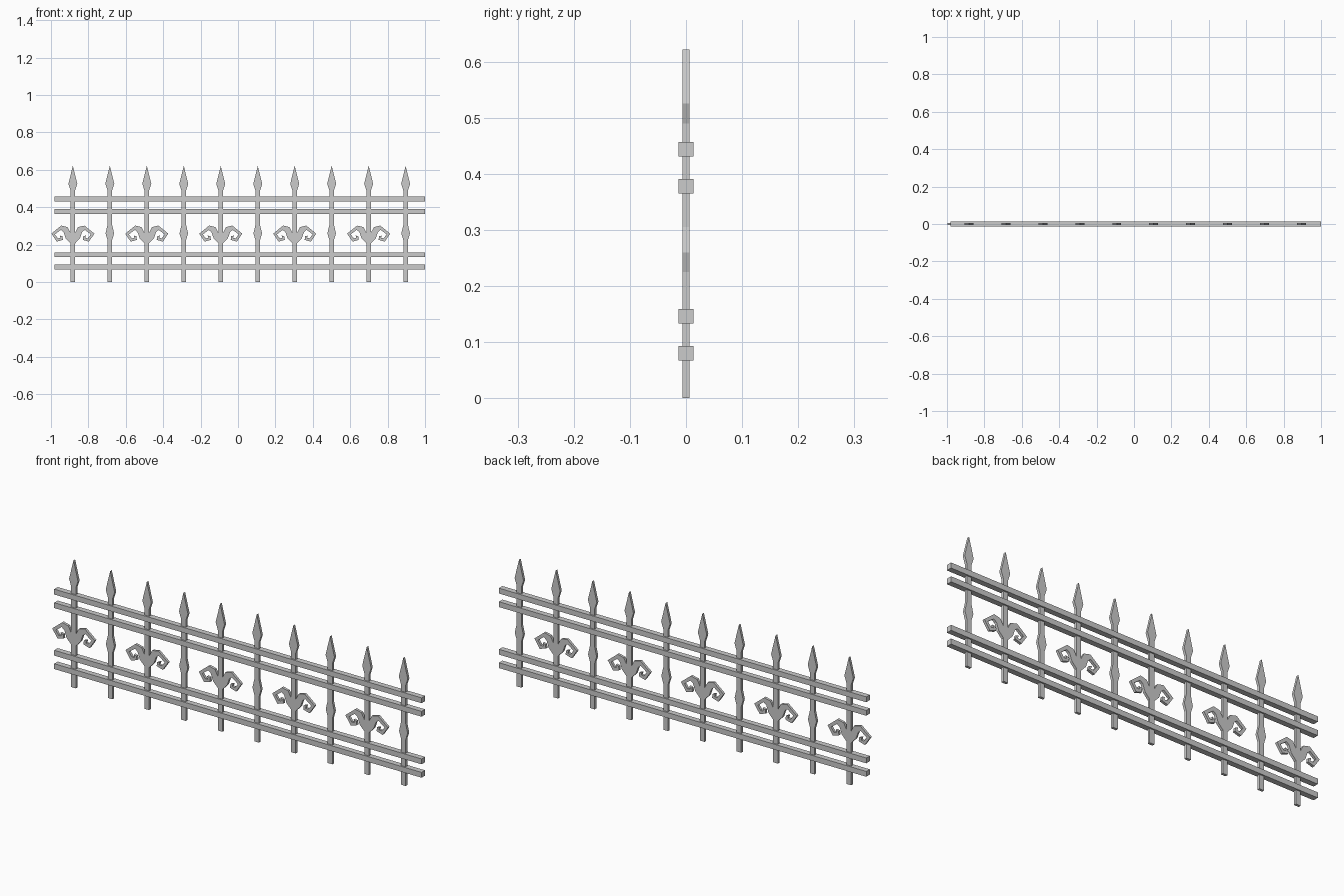
import bpy, bmesh

if "Cube" in bpy.data.objects:
    bpy.data.objects.remove(bpy.data.objects["Cube"])

W = 0.0125      # post half width
D = 0.0063      # post half depth


def plate(name, half, x):
    """Flat bar extruded in y from the right half of a symmetric outline."""
    outline = half + [(-px, pz) for px, pz in reversed(half) if px > 1e-6]
    bm = bmesh.new()
    face = bm.faces.new([bm.verts.new((px, -D, pz)) for px, pz in outline])
    ext = bmesh.ops.extrude_face_region(bm, geom=[face])
    verts = [v for v in ext["geom"] if isinstance(v, bmesh.types.BMVert)]
    bmesh.ops.translate(bm, verts=verts, vec=(0, 2 * D, 0))
    bmesh.ops.recalc_face_normals(bm, faces=bm.faces)
    bmesh.ops.triangulate(bm, faces=[f for f in bm.faces if len(f.verts) > 4])
    me = bpy.data.meshes.new(name)
    bm.to_mesh(me)
    bm.free()
    ob = bpy.data.objects.new(name, me)
    ob.location.x = x
    bpy.context.collection.objects.link(ob)


# right halves of the outlines, bottom to spear tip
foot = [(W, 0)]
spear = [(W, 0.49), (0.024, 0.525), (0, 0.6215)]
bulge = [(W, 0.225), (0.023, 0.26), (W, 0.305)]
scroll = [(W, 0.207), (0.038, 0.234), (0.050, 0.268), (0.064, 0.279),
          (0.096, 0.255), (0.080, 0.234), (0.066, 0.235), (0.070, 0.249),
          (0.056, 0.245), (0.053, 0.226), (0.086, 0.216), (0.115, 0.259),
          (0.062, 0.302), (0.028, 0.294), (W, 0.264)]

# ten posts, alternating scrolls and bulges
for i in range(10):
    x = -0.883 + i * 0.1977
    if i % 2 == 0:
        plate("scroll_post", foot + scroll + spear, x)
    else:
        plate("spear_post", foot + bulge + spear, x)

# four horizontal rails
for z in (0.0805, 0.146, 0.378, 0.444):
    bpy.ops.mesh.primitive_cube_add(size=1, location=(0.009, 0, z))
    rail = bpy.context.object
    rail.name = "rail"
    rail.scale = (1.982, 0.027, 0.026)
